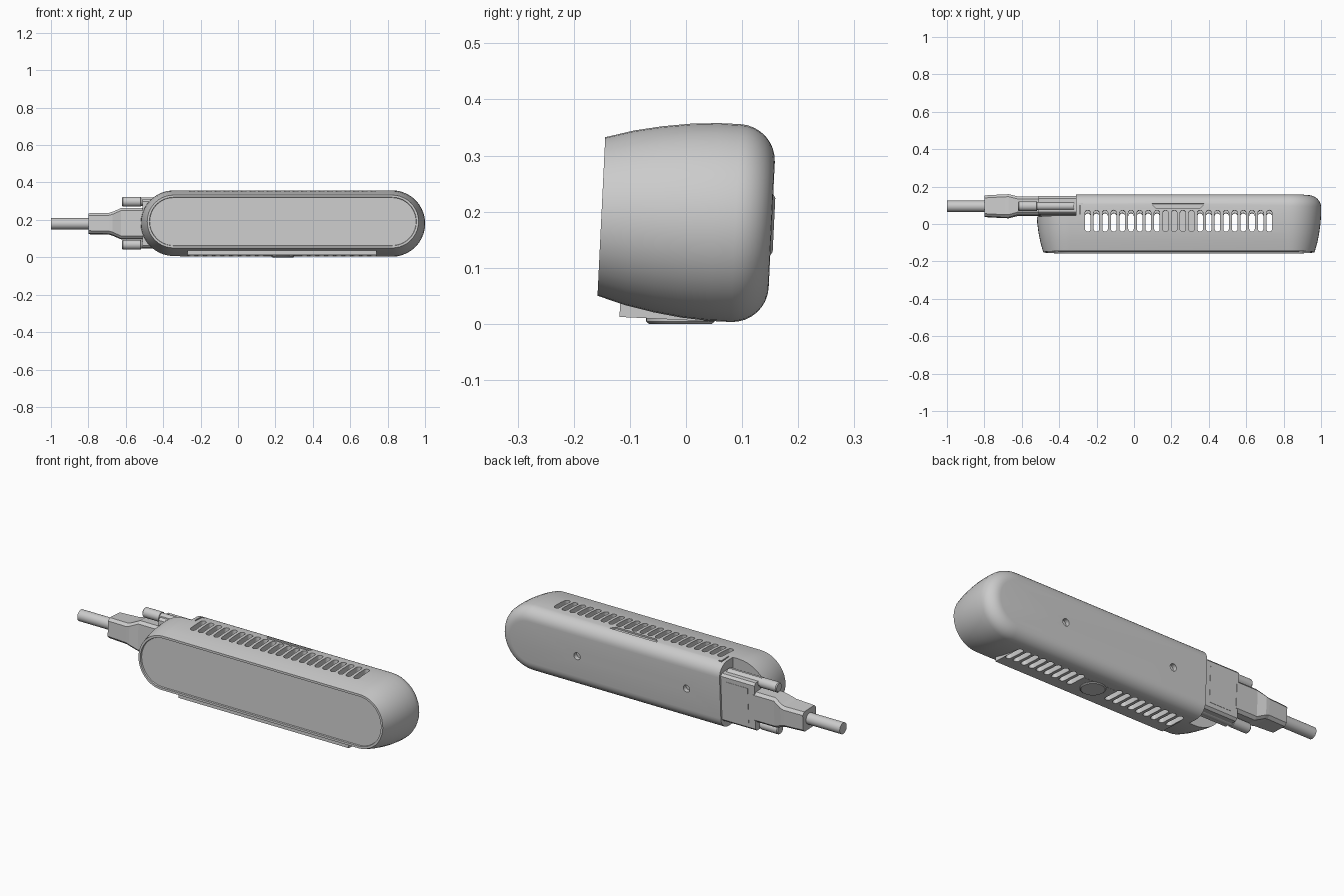
import bpy, bmesh, math
from mathutils import Matrix, Vector

if "Cube" in bpy.data.objects:
    bpy.data.objects.remove(bpy.data.objects["Cube"])

CX = 0.24          # body centre in x
TILT = Matrix.Translation((0, 0, 0.184)) @ Matrix.Rotation(math.radians(-2.8), 4, 'X')


def stadium(half, r, n=20):
    """Pill outline as (u, v) points, long axis along u."""
    pts = []
    for side in (1, -1):
        for i in range(n + 1):
            a = -math.pi / 2 + math.pi * i / n
            pts.append((side * (half + r * math.cos(a)), side * r * math.sin(a)))
    return pts


def circle(r, n=24):
    return [(r * math.cos(2 * math.pi * i / n), r * math.sin(2 * math.pi * i / n)) for i in range(n)]


def chamfer_rect(a, b, c):
    """Rectangle of half sizes a, b with corners cut by c."""
    return [(a, b - c), (a - c, b), (c - a, b), (-a, b - c),
            (-a, c - b), (c - a, -b), (a - c, -b), (a, c - b)]


def loft(bm, rings):
    """Skin a list of equal-length 3D rings and cap both ends."""
    vs = [[bm.verts.new(p) for p in ring] for ring in rings]
    n = len(vs[0])
    for a, b in zip(vs, vs[1:]):
        for i in range(n):
            j = (i + 1) % n
            bm.faces.new((a[i], a[j], b[j], b[i]))
    bm.faces.new(vs[0][::-1])
    bm.faces.new(vs[-1])


def finish(name, solids, matrix=TILT):
    bm = bmesh.new()
    for rings in solids:
        loft(bm, rings)
    bmesh.ops.recalc_face_normals(bm, faces=bm.faces[:])
    me = bpy.data.meshes.new(name)
    bm.to_mesh(me)
    bm.free()
    me.transform(matrix)
    ob = bpy.data.objects.new(name, me)
    bpy.context.collection.objects.link(ob)
    return ob


def box(x0, x1, y0, y1, z0, z1):
    return [[(x0, y0, z), (x1, y0, z), (x1, y1, z), (x0, y1, z)] for z in (z0, z1)]


def along_x(sections, y, z):
    return [[(x, y + u, z + v) for u, v in pts] for x, pts in sections]


def combine(target, other, op='DIFFERENCE'):
    other.hide_render = True
    m = target.modifiers.new(op.title(), 'BOOLEAN')
    m.operation, m.object, m.solver = op, other, 'EXACT'
    bpy.context.view_layer.objects.active = target
    bpy.ops.object.modifier_apply(modifier=m.name)
    bpy.data.objects.remove(other)


def smooth(ob, angle=35):
    bpy.ops.object.select_all(action='DESELECT')
    ob.select_set(True)
    bpy.context.view_layer.objects.active = ob
    bpy.ops.object.shade_smooth_by_angle(angle=math.radians(angle))


# Pill-shaped shell: (depth, radius) profile with recessed front and rounded back
profile = [(-0.143, 0.121), (-0.143, 0.128), (-0.151, 0.130), (-0.151, 0.1415), (-0.10, 0.156),
           (-0.05, 0.166), (0.0, 0.173), (0.05, 0.1765)]
for i in range(9):
    a = math.pi / 2 * i / 8
    profile.append((0.088 + 0.065 * math.sin(a), 0.1115 + 0.065 * math.cos(a)))
body = finish('body_shell', [[[(CX + u, d, v) for u, v in stadium(0.584, r)] for d, r in profile]])

# Flat vented strip on the underside
combine(body, finish('bottom_strip', [box(-0.27, 0.74, -0.11, 0.05, -0.1772, -0.14)]), 'UNION')

# Hollow interior and the corner cut away for the plug
combine(body, finish('cavity', [box(-0.27, 0.80, -0.11, 0.12, -0.135, 0.14)]))
combine(body, finish('plug_recess', [box(-0.7, -0.31, 0.037, 0.3, -0.3, 0.3)]))

# Vent slots, top row complete, bottom row split by the foot
slots = []
for i in range(22):
    x = -0.247 + i * 0.0462
    spans = [(0.1, 0.25)]
    if abs(x - CX) > 0.1:
        spans.append((-0.25, -0.1))
    for z0, z1 in spans:
        slots.append([[(x + v, 0.008 + u, z) for u, v in stadium(0.042, 0.015, 8)] for z in (z0, z1)])
combine(body, finish('vent_cutter', slots))

# Latch groove and corner mark on top, two mounting holes in the back
details = [[[(0.095, 0.100, z), (0.115, 0.077, z), (0.355, 0.077, z), (0.375, 0.100, z)] for z in (0.168, 0.2)],
           box(-0.292, -0.285, 0.04, 0.104, 0.168, 0.2),
           box(-0.284, -0.272, 0.097, 0.104, 0.168, 0.2)]
for x in (-0.11, 0.54):
    details.append([[(x + u, y, v) for u, v in circle(0.019)] for y in (0.13, 0.2)])
combine(body, finish('detail_cutter', details))
smooth(body)

# Round foot under the middle
foot = finish('round_foot', [[[(CX + u, -0.01 + v, z) for u, v in circle(r, 40)]
                             for z, r in ((0.0, 0.056), (0.004, 0.061), (0.03, 0.061))]], Matrix())
smooth(foot)

# Plug: flange in the recess, tapered hood, cable and two thumbscrews
PY = 0.095
finish('plug_flange', [along_x([(-0.51, chamfer_rect(0.048, 0.13, 0.012)),
                                (-0.30, chamfer_rect(0.048, 0.13, 0.012))], PY, 0)])
finish('plug_label_panel', [box(-0.47, -0.34, 0.14, 0.1445, -0.095, 0.095)])
finish('plug_hood', [along_x([(x, chamfer_rect(a, b, 0.014)) for x, a, b in
                              ((-0.80, 0.056, 0.054), (-0.69, 0.062, 0.056), (-0.67, 0.062, 0.062),
                               (-0.625, 0.050, 0.082), (-0.50, 0.050, 0.082))], PY, 0)])
cable = finish('cable', [along_x([(-1.0, circle(0.03)), (-0.78, circle(0.03))], PY, 0)])
smooth(cable)
for name, z in (('upper_thumbscrew', 0.118), ('lower_thumbscrew', -0.112)):
    screw = finish(name, [along_x([(-0.62, circle(0.022)), (-0.615, circle(0.026)),
                                   (-0.52, circle(0.026)), (-0.519, circle(0.022)),
                                   (-0.32, circle(0.022))], PY - 0.005, z)])
    smooth(screw)
